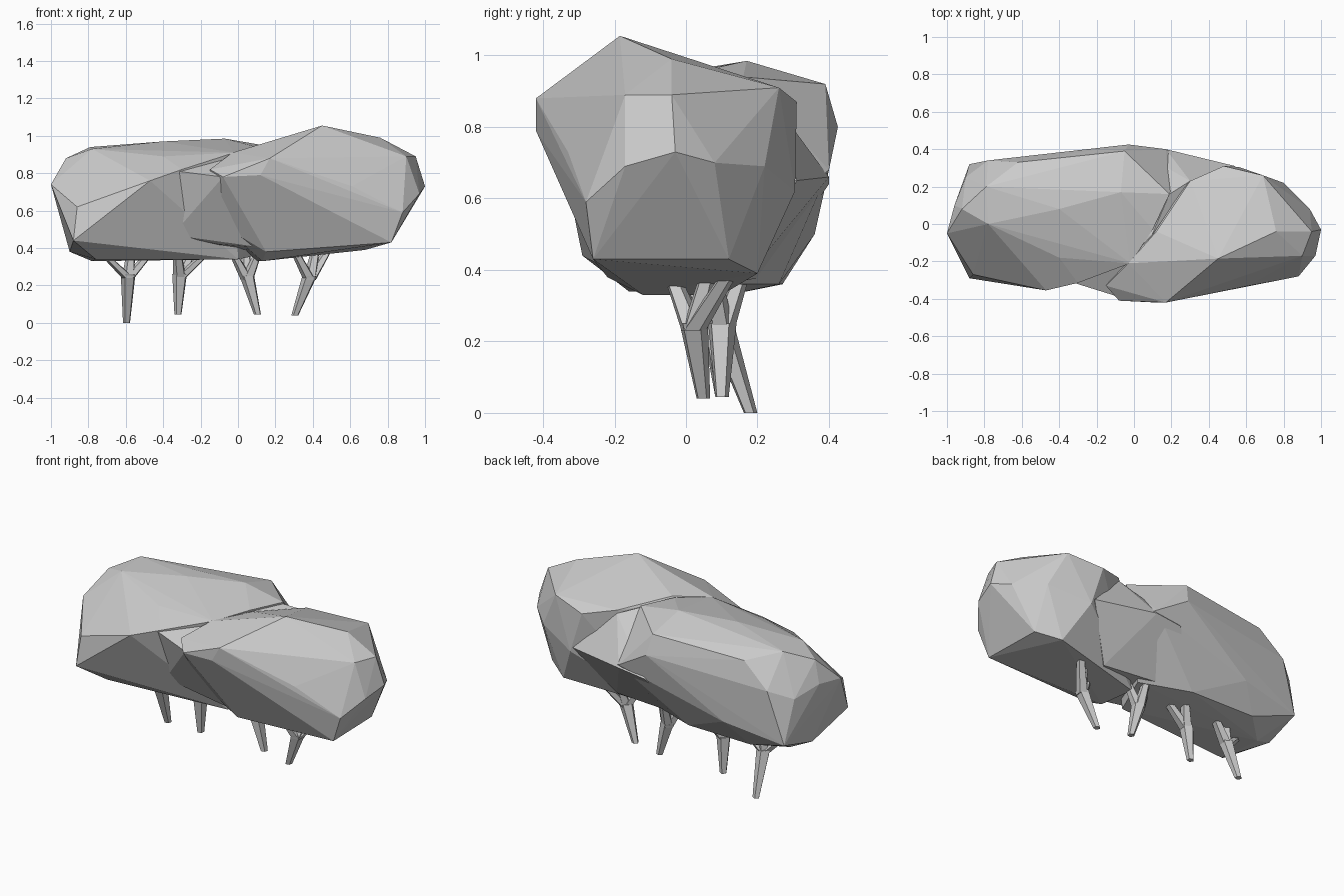
import bpy, bmesh
from math import cos, sin, tau
from mathutils import Vector


def make_object(name, bm):
    bmesh.ops.recalc_face_normals(bm, faces=bm.faces)
    mesh = bpy.data.meshes.new(name)
    bm.to_mesh(mesh)
    bm.free()
    obj = bpy.data.objects.new(name, mesh)
    bpy.context.collection.objects.link(obj)
    return obj


def faceted_clump(name, corners):
    """Chiselled leaf mass: convex hull around a few corner points."""
    bm = bmesh.new()
    for c in corners:
        bm.verts.new(c)
    res = bmesh.ops.convex_hull(bm, input=bm.verts)
    loose = {v for v in res["geom_interior"] + res["geom_unused"]
             if isinstance(v, bmesh.types.BMVert)}
    bmesh.ops.delete(bm, geom=list(loose), context='VERTS')
    return make_object(name, bm)


def add_limb(bm, path, radii, sides=5):
    """Tapered low-poly limb through the path points."""
    rings = []
    for p, r in zip(path, radii):
        rings.append([bm.verts.new(Vector(p) + Vector((r * cos(tau * i / sides + 0.5),
                                                       r * sin(tau * i / sides + 0.5), 0)))
                      for i in range(sides)])
    for a, b in zip(rings, rings[1:]):
        for i in range(sides):
            j = (i + 1) % sides
            bm.faces.new((a[i], a[j], b[j], b[i]))
    bm.faces.new(rings[0])
    bm.faces.new(rings[-1])


# Left leaf mass
left = faceted_clump("foliage", [
    # upper plateau
    (-0.92, 0.08, 0.88), (-0.78, 0.0, 0.93), (-0.79, 0.2, 0.94), (-0.4, 0.08, 0.97),
    (-0.07, 0.17, 0.985), (0.1, -0.03, 0.94), (0.19, 0.16, 0.94), (-0.62, 0.33, 0.89),
    (-0.05, 0.39, 0.92), (-0.4, -0.18, 0.89), (-0.02, -0.21, 0.91),
    # middle
    (-1.0, -0.05, 0.74), (-0.96, 0.1, 0.75), (-0.9, 0.25, 0.7), (-0.78, 0.34, 0.75),
    (-0.03, 0.425, 0.8), (0.17, 0.4, 0.68), (0.25, 0.35, 0.64), (-0.66, -0.29, 0.69),
    (-0.47, -0.355, 0.76), (-0.3, -0.315, 0.82), (-0.86, -0.27, 0.62),
    # underside
    (-0.88, -0.29, 0.44), (-0.9, 0.08, 0.38), (-0.78, 0.12, 0.33), (-0.76, -0.16, 0.34),
    (-0.4, -0.2, 0.43), (-0.2, 0.26, 0.36), (0.0, -0.1, 0.34), (0.1, 0.15, 0.36),
    (-0.88, 0.32, 0.44), (-0.62, 0.27, 0.36), (-0.5, 0.36, 0.5)])

# Right leaf mass
right = faceted_clump("foliage_right", [
    # crown
    (0.45, -0.185, 1.055), (0.76, -0.04, 0.99), (0.95, -0.04, 0.89), (0.12, -0.04, 0.94),
    (0.3, 0.23, 0.91), (0.69, 0.26, 0.91), (0.9, -0.17, 0.89), (-0.03, -0.21, 0.91),
    # middle
    (1.0, -0.03, 0.73), (0.97, -0.17, 0.69), (0.88, -0.28, 0.59), (0.94, 0.08, 0.7),
    (0.8, 0.22, 0.69), (0.48, 0.31, 0.87), (0.56, 0.305, 0.62), (0.17, -0.42, 0.88),
    (0.12, -0.42, 0.79), (-0.08, -0.41, 0.78), (-0.15, -0.33, 0.82), (0.61, -0.33, 0.73),
    # underside
    (0.82, -0.26, 0.43), (0.81, 0.12, 0.43), (0.68, 0.2, 0.39), (0.13, -0.12, 0.33),
    (0.1, 0.1, 0.33), (0.15, -0.22, 0.38), (-0.1, -0.22, 0.53)])

# Middle mass filling most of the cleft between the two
middle = faceted_clump("foliage_middle", [
    (0.19, 0.16, 0.93), (0.3, 0.23, 0.89), (-0.04, -0.2, 0.89), (0.1, -0.05, 0.935),
    (0.17, 0.4, 0.66), (0.25, 0.36, 0.65), (0.54, 0.31, 0.65), (0.0, 0.4, 0.64),
    (-0.32, -0.315, 0.81), (-0.08, -0.39, 0.78), (0.1, -0.4, 0.77), (-0.1, -0.23, 0.53),
    (-0.35, -0.19, 0.47), (0.15, -0.2, 0.4), (-0.1, -0.17, 0.42), (-0.2, 0.22, 0.38),
    (0.35, 0.16, 0.37)])

# Fuse the masses into one skin
bpy.context.view_layer.objects.active = left
left.select_set(True)
for part in (right, middle):
    union = left.modifiers.new("fuse", 'BOOLEAN')
    union.operation = 'UNION'
    union.solver = 'EXACT'
    union.object = part
    bpy.ops.object.modifier_apply(modifier=union.name)
    bpy.data.objects.remove(part, do_unlink=True)

# Trunks: foot, fork, branch tips
trunks = [
    ((-0.595, 0.18, 0.0), (-0.585, 0.09, 0.26),
     [(-0.72, 0.03, 0.37), (-0.57, 0.1, 0.4), (-0.44, 0.13, 0.41)]),
    ((-0.32, 0.1, 0.045), (-0.31, 0.08, 0.26),
     [(-0.33, -0.02, 0.43), (-0.23, 0.16, 0.42), (-0.12, 0.08, 0.42)]),
    ((0.105, 0.1, 0.045), (0.05, 0.1, 0.25),
     [(-0.03, 0.06, 0.38), (0.04, 0.16, 0.4), (0.11, 0.08, 0.38)]),
    ((0.305, 0.048, 0.04), (0.385, 0.02, 0.25),
     [(0.29, -0.05, 0.41), (0.42, 0.07, 0.42), (0.5, 0.14, 0.42)]),
]
for n, (foot, fork, tips) in enumerate(trunks, 1):
    bm = bmesh.new()
    add_limb(bm, [foot, fork], [0.02, 0.042])
    for tip in tips:
        add_limb(bm, [Vector(fork) - Vector((0, 0, 0.02)), tip], [0.036, 0.022])
    make_object(f"trunk_{n}", bm)
